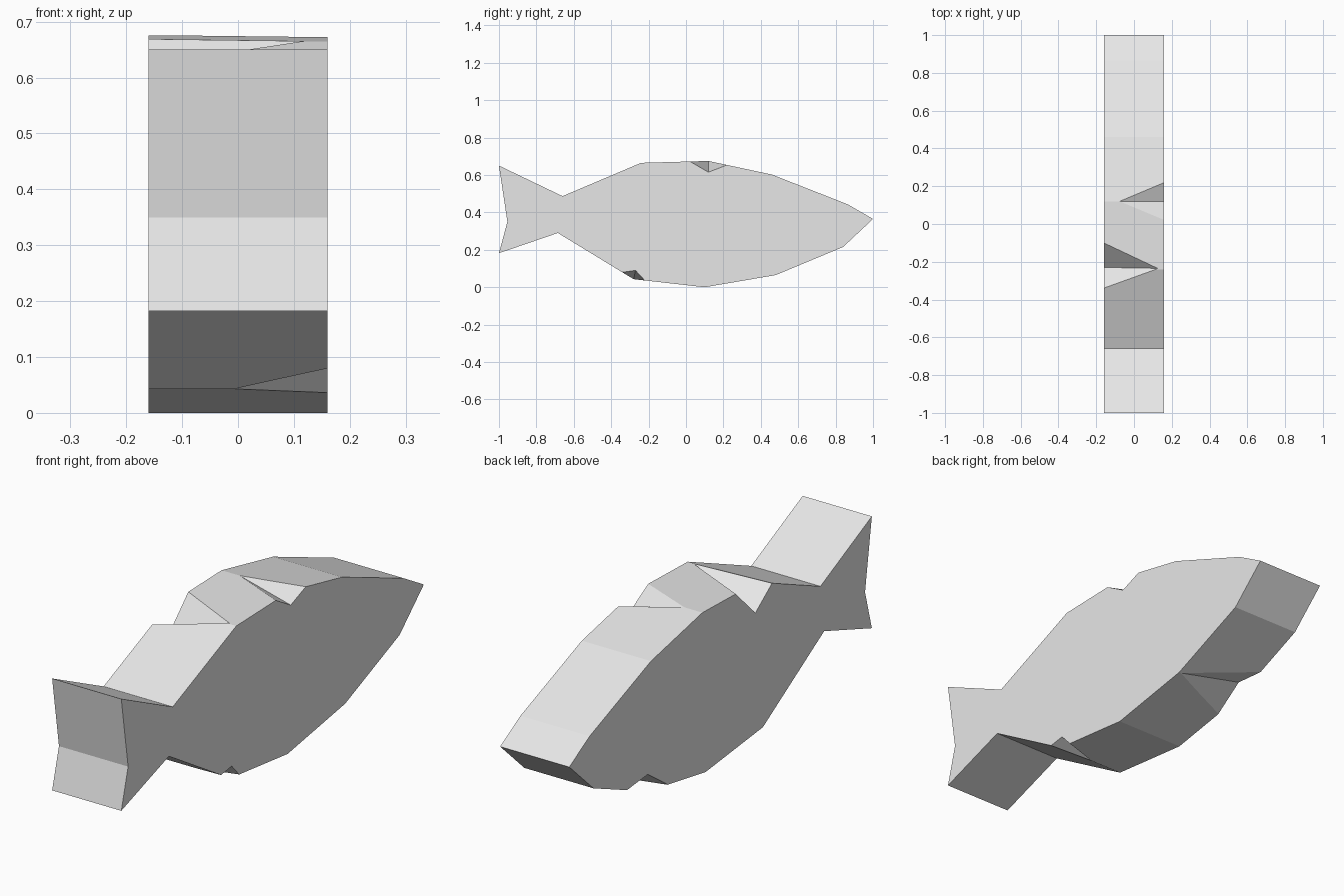
import bpy
import bmesh
from mathutils import Vector

cube = bpy.data.objects.get("Cube")
if cube:
    bpy.data.objects.remove(cube, do_unlink=True)

HALF = 0.16

# Single plain grey
grey = bpy.data.materials.new("plain_grey")
grey.use_nodes = True
grey.diffuse_color = (0.8, 0.8, 0.8, 1)
grey.node_tree.nodes["Principled BSDF"].inputs["Base Color"].default_value = (0.8, 0.8, 0.8, 1)


def make_object(name, bm):
    bmesh.ops.recalc_face_normals(bm, faces=bm.faces)
    mesh = bpy.data.meshes.new(name)
    bm.to_mesh(mesh)
    bm.free()
    mesh.materials.append(grey)
    obj = bpy.data.objects.new(name, mesh)
    bpy.context.collection.objects.link(obj)
    return obj


# Fish body: side outline (y, z) pulled across the width
outline = [
    (-1, 0.65), (-0.955, 0.35), (-1, 0.182), (-0.685, 0.29),
    (-0.28, 0.043), (0.1, 0), (0.48, 0.065), (0.84, 0.215),
    (1, 0.365), (0.865, 0.443), (0.46, 0.602), (0.12, 0.675),
    (-0.24, 0.665), (-0.66, 0.487),
]
bm = bmesh.new()
side = bm.faces.new([bm.verts.new((-HALF, y, z)) for y, z in outline])
pulled = bmesh.ops.extrude_face_region(bm, geom=[side])["geom"]
bmesh.ops.translate(bm, vec=(2 * HALF, 0, 0),
                    verts=[v for v in pulled if isinstance(v, bmesh.types.BMVert)])
body = make_object("fish_body", bm)


def notch(name, side, apex, start, deep, end, up):
    """Cut a V notch that opens on one side and tapers to an apex."""
    tip = Vector(apex)
    outside = (deep[0], deep[1] + up * 0.25)
    bm = bmesh.new()
    bm.verts.new(tip)
    for y, z in (start, deep, end, outside):
        corner = Vector((side * HALF, y, z))
        bm.verts.new(tip + (corner - tip) * 1.15)
    bmesh.ops.convex_hull(bm, input=bm.verts)
    cutter = make_object(name, bm)
    cutter.hide_render = True
    cutter.hide_viewport = True
    cut = body.modifiers.new(name, 'BOOLEAN')
    cut.operation = 'DIFFERENCE'
    cut.solver = 'EXACT'
    cut.object = cutter
    return cutter


# Two notches on the back, two on the belly
cutters = [
    notch("back_notch_left", 1, (-0.08, 0.12, 0.676),
          (0.02, 0.673), (0.12, 0.615), (0.22, 0.654), 1),
    notch("back_notch_right", -1, (0.13, -0.235, 0.667),
          (-0.34, 0.622), (-0.23, 0.54), (-0.1, 0.669), 1),
    notch("belly_notch_left", 1, (-0.01, -0.28, 0.042),
          (-0.34, 0.08), (-0.27, 0.09), (-0.22, 0.036), -1),
    notch("belly_notch_right", -1, (0.155, 0.48, 0.064),
          (0.35, 0.044), (0.48, 0.136), (0.62, 0.123), -1),
]

# Bake the cuts and drop the cutters
bpy.context.view_layer.update()
graph = bpy.context.evaluated_depsgraph_get()
carved = bpy.data.meshes.new_from_object(body.evaluated_get(graph))
body.modifiers.clear()
body.data = carved
carved.name = "fish_body"
carved.materials.clear()
carved.materials.append(grey)
for poly in carved.polygons:
    poly.material_index = 0
    poly.use_smooth = False
for cutter in cutters:
    bpy.data.objects.remove(cutter, do_unlink=True)
